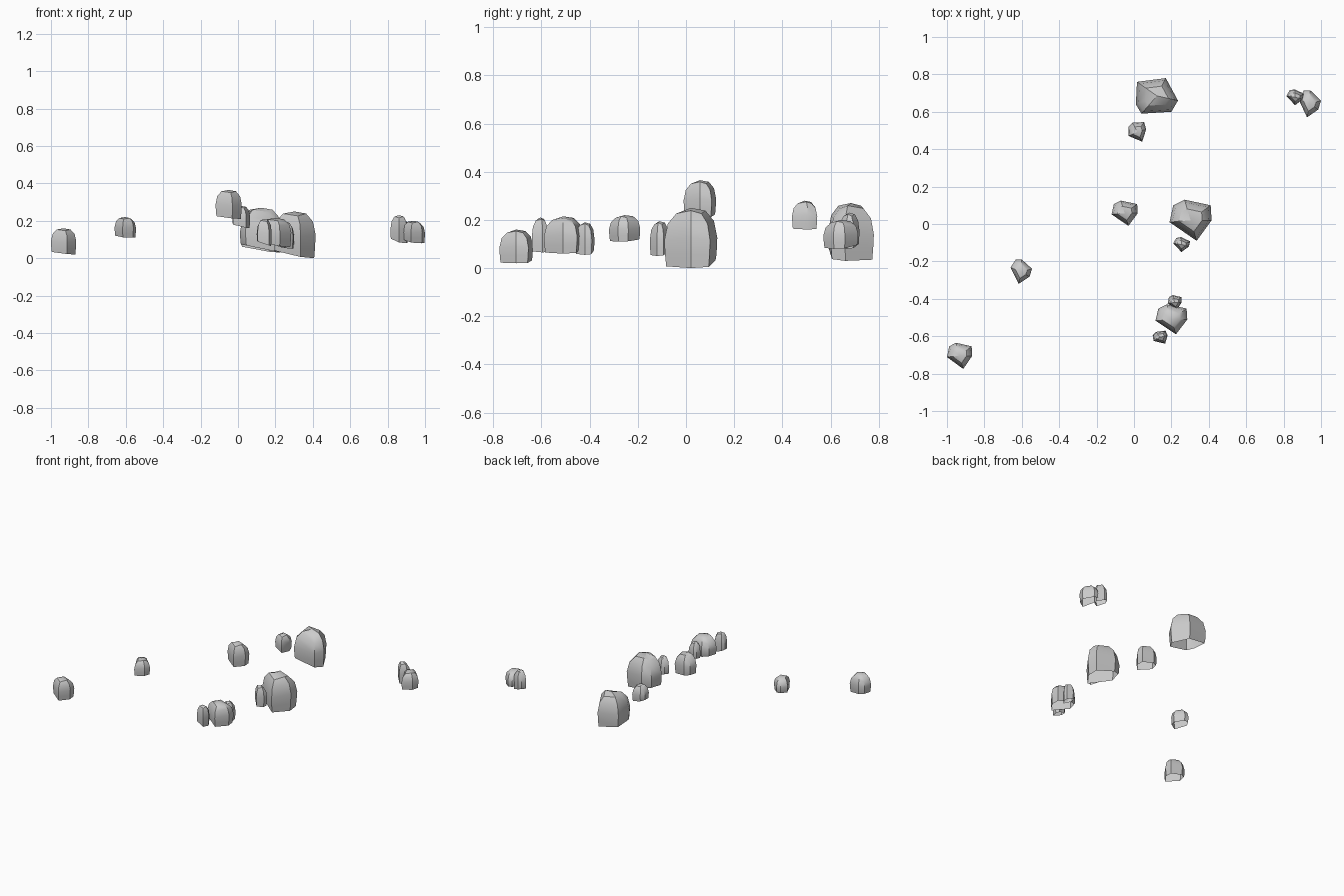
import bpy, bmesh, math
from mathutils import Vector, Matrix

if "Cube" in bpy.data.objects:
    bpy.data.objects.remove(bpy.data.objects["Cube"])

# Six-sided plan outlines of a boulder
HEX = [(.27, .13), (.41, .10), (.415, .02), (.335, -.09), (.19, .01), (.21, .10)]
WIDE = [(.016, .76), (.17, .78), (.235, .66), (.20, .60), (.04, .59), (.01, .64)]
# Height fraction and width fraction of each ring
PROFILE = [(0, .93), (.22, .97), (.48, 1.0), (.76, .87), (.93, .55)]
RAGGED = [.13, .02, 0, .03, .16, .18]


def rock(name, x0, x1, y0, y1, z0, z1, angle=0, plan=HEX, rag=1.0):
    """Open-bottomed boulder fitted into a bounding box."""
    rot = Matrix.Rotation(math.radians(angle), 2)
    pts = [rot @ Vector(p) for p in plan]
    lx, hx = min(p.x for p in pts), max(p.x for p in pts)
    ly, hy = min(p.y for p in pts), max(p.y for p in pts)
    pts = [Vector((x0 + (p.x - lx) / (hx - lx) * (x1 - x0),
                   y0 + (p.y - ly) / (hy - ly) * (y1 - y0))) for p in pts]
    c = Vector(((x0 + x1) / 2, (y0 + y1) / 2))
    h = z1 - z0
    bm = bmesh.new()
    rings = []
    for k, (t, s) in enumerate(PROFILE):
        ring = []
        for i, p in enumerate(pts):
            q = c + (p - c) * s
            z = z0 + h * t + (h * RAGGED[i] * rag if k == 0 else 0)
            if k > 1:
                z += h * .025 * (-1) ** i
            ring.append(bm.verts.new((q.x, q.y, z)))
        rings.append(ring)
    top = bm.verts.new((c.x, c.y, z1))
    n = len(pts)
    for a, b in zip(rings, rings[1:]):
        for i in range(n):
            j = (i + 1) % n
            bm.faces.new((a[i], a[j], b[j], b[i]))
    for i in range(n):
        bm.faces.new((rings[-1][i], rings[-1][(i + 1) % n], top))
    bmesh.ops.recalc_face_normals(bm, faces=bm.faces)
    if sum(f.normal.z for f in bm.faces) < 0:
        bmesh.ops.reverse_faces(bm, faces=bm.faces)
    me = bpy.data.meshes.new(name)
    bm.to_mesh(me)
    bm.free()
    ob = bpy.data.objects.new(name, me)
    bpy.context.collection.objects.link(ob)
    bpy.context.view_layer.objects.active = ob
    ob.select_set(True)


# Large boulders
rock("back_boulder", .01, .235, .59, .78, .03, .27, plan=WIDE)
rock("centre_boulder", .19, .415, -.09, .13, 0, .25)
# Medium rocks
rock("front_rock", .115, .285, -.59, -.43, .06, .215)
rock("raised_rock", -.12, .02, -.01, .125, .21, .365, rag=.6)
rock("far_left_rock", -1, -.865, -.775, -.635, .02, .16, rag=.6)
rock("left_rock", -.66, -.545, -.32, -.19, .11, .22, -25, rag=.6)
rock("far_right_rock", .88, 1.0, .57, .715, .08, .20, -25)
# Small rocks
rock("back_pebble", -.03, .065, .44, .545, .16, .28, 15)
rock("centre_pebble", .21, .30, -.15, -.07, .05, .195, -15)
rock("front_pebble_a", .18, .255, -.46, -.38, .055, .19)
rock("front_pebble_b", .10, .18, -.64, -.57, .065, .21, 20)
rock("far_right_pebble", .815, .91, .635, .72, .08, .23, -15)

bpy.ops.object.shade_smooth_by_angle(angle=math.radians(35))
